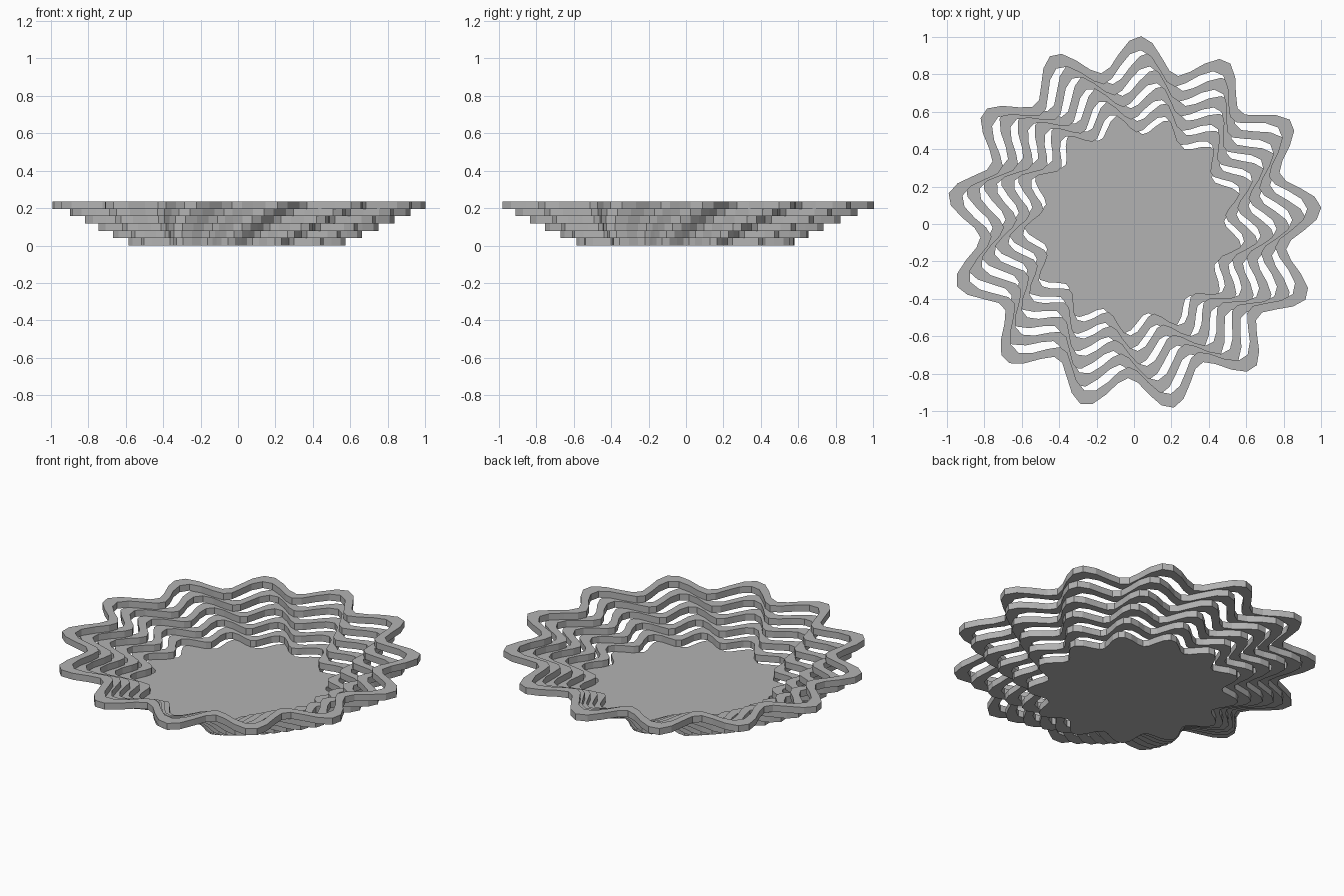
import bpy, bmesh, math

if "Cube" in bpy.data.objects:
    bpy.data.objects.remove(bpy.data.objects["Cube"])

LAYERS, LOBES, N = 6, 13, 100
H = 0.235 / LAYERS

grey = bpy.data.materials.new("light grey")
grey.diffuse_color = (0.45, 0.45, 0.45, 1)
grey.use_nodes = True
grey.node_tree.nodes["Principled BSDF"].inputs["Base Color"].default_value = grey.diffuse_color


def wave_loop(bm, peak, valley, turn, z):
    """Closed wavy outline with 13 lobes."""
    verts = []
    for i in range(N):
        t = 2 * math.pi * i / N
        r = (peak + valley) / 2 + (peak - valley) / 2 * math.cos(LOBES * t)
        verts.append(bm.verts.new((r * math.cos(t + turn), r * math.sin(t + turn), z)))
    return verts


def bridge(bm, a, b):
    for i in range(N):
        j = (i + 1) % N
        bm.faces.new((a[i], a[j], b[j], b[i]))


def layer(name, k, solid):
    s = 1.005 - 0.0835 * (LAYERS - 1 - k)          # peak radius of this layer
    turn = math.radians(5.0 - 3.5 * (LAYERS - 1 - k))
    z0, z1 = k * H, (k + 1) * H
    bm = bmesh.new()
    lo = wave_loop(bm, s, s * 0.82, turn, z0)
    hi = wave_loop(bm, s, s * 0.82, turn, z1)
    bridge(bm, lo, hi)
    if solid:
        bm.faces.new(hi)
        bm.faces.new(lo[::-1])
    else:
        p, v = s - 0.075, s * 0.82 - 0.06
        ilo = wave_loop(bm, p, v, turn, z0)
        ihi = wave_loop(bm, p, v, turn, z1)
        bridge(bm, hi, ihi)
        bridge(bm, ihi, ilo)
        bridge(bm, ilo, lo)
    me = bpy.data.meshes.new(name)
    bm.to_mesh(me)
    bm.free()
    me.materials.append(grey)
    bpy.context.collection.objects.link(bpy.data.objects.new(name, me))


# Solid base plate, then twisted wavy rings widening upward
layer("base_plate", 0, True)
for k in range(1, LAYERS):
    layer(f"wavy_ring_{k}", k, False)
